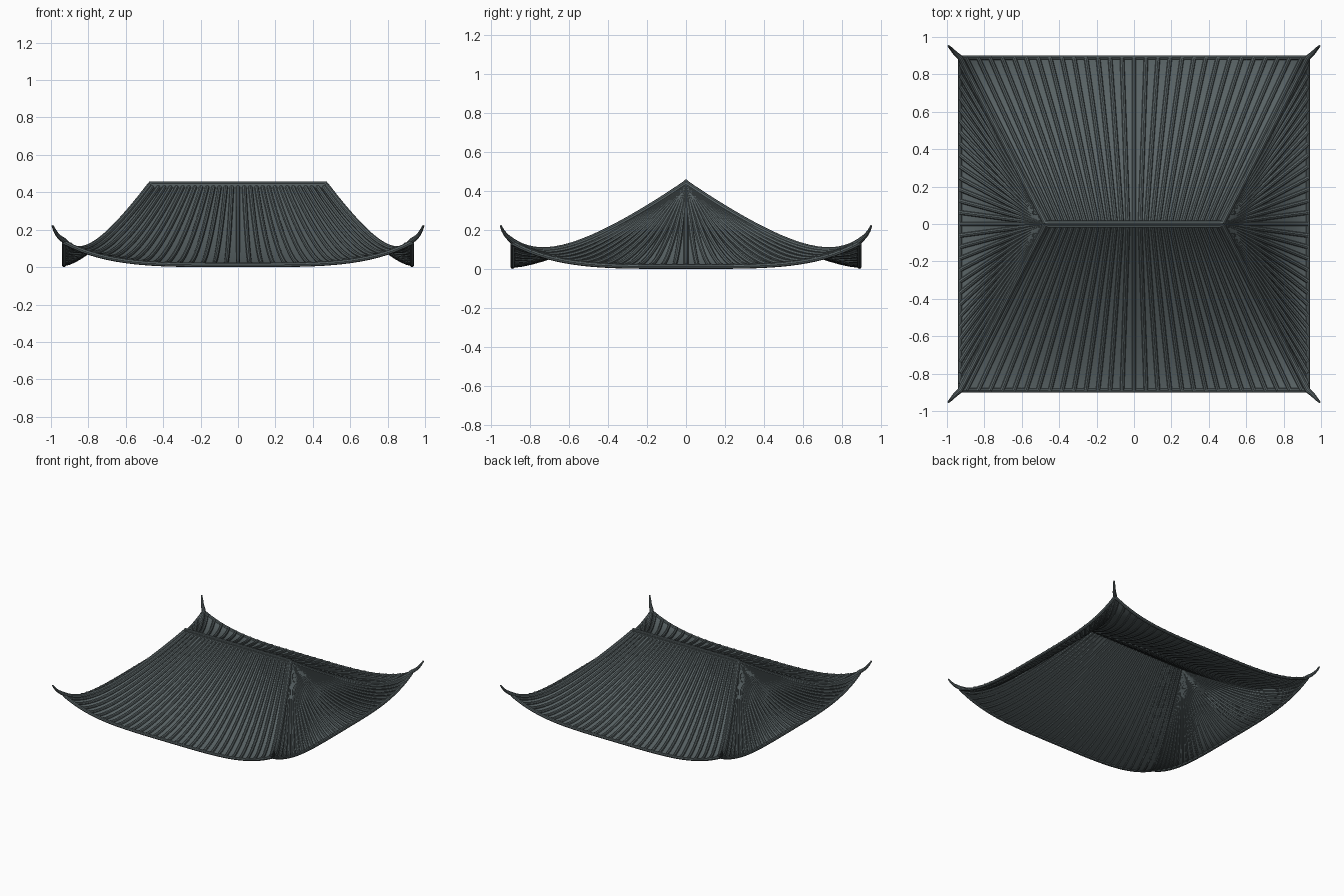
import bpy, bmesh
from mathutils import Vector

if "Cube" in bpy.data.objects:
    bpy.data.objects.remove(bpy.data.objects["Cube"])

RIDGE_X, EAVE_X, EAVE_Y = 0.47, 0.93, 0.89
EAVE_Z, RIDGE_Z = 0.012, 0.43

slate = bpy.data.materials.new("slate")
slate.diffuse_color = (0.1, 0.125, 0.13, 1)
slate.use_nodes = True
slate.node_tree.nodes["Principled BSDF"].inputs["Base Color"].default_value = slate.diffuse_color


def roof_point(side, s, t, lift=0.0):
    """s runs -1..1 along the eave, t runs 0 (ridge) to 1 (eave)."""
    z = EAVE_Z + (RIDGE_Z - EAVE_Z) * (1 - t) ** 1.45
    z += 0.12 * abs(s) ** 4 * t ** 5.5 + lift
    x = RIDGE_X + (EAVE_X - RIDGE_X) * t
    y = EAVE_Y * t
    if side == "front":
        return Vector((s * x, -y, z))
    if side == "back":
        return Vector((-s * x, y, z))
    if side == "right":
        return Vector((x, s * y, z))
    return Vector((-x, -s * y, z))


def finish(ob):
    bpy.ops.object.select_all(action='DESELECT')
    ob.select_set(True)
    bpy.context.view_layer.objects.active = ob
    if ob.type == 'CURVE':
        bpy.ops.object.convert(target='MESH')
        ob = bpy.context.object
    ob.data.materials.clear()
    ob.data.materials.append(slate)
    bpy.ops.object.shade_smooth_by_angle()
    return ob


def tubes(name, paths, radius, res=2, radii=None):
    cu = bpy.data.curves.new(name, 'CURVE')
    cu.dimensions = '3D'
    cu.bevel_depth = radius
    cu.bevel_resolution = res
    cu.use_fill_caps = True
    for path in paths:
        sp = cu.splines.new('POLY')
        sp.points.add(len(path) - 1)
        for i, p in enumerate(path):
            sp.points[i].co = (*p, 1)
            sp.points[i].radius = radii[i] if radii else 1
    ob = bpy.data.objects.new(name, cu)
    bpy.context.collection.objects.link(ob)
    return finish(ob)


def panel(side):
    ns, nt = 40, 24
    bm = bmesh.new()
    g = [[bm.verts.new(roof_point(side, 2 * i / ns - 1, j / nt))
          for i in range(ns + 1)] for j in range(nt + 1)]
    for j in range(nt):
        for i in range(ns):
            bm.faces.new((g[j][i], g[j + 1][i], g[j + 1][i + 1], g[j][i + 1]))
    bmesh.ops.remove_doubles(bm, verts=bm.verts, dist=1e-5)
    me = bpy.data.meshes.new(side + "_roof_panel")
    bm.to_mesh(me)
    bm.free()
    ob = bpy.data.objects.new(side + "_roof_panel", me)
    bpy.context.collection.objects.link(ob)
    finish(ob)


# Curved slopes with tile ribs and eave edges
for side in ("front", "back", "left", "right"):
    panel(side)
    n = 29
    ribs = [[roof_point(side, 2 * (i + 0.5) / n - 1, j / 18, 0.005) for j in range(19)]
            for i in range(n)]
    tubes(side + "_tile_ribs", ribs, 0.012)
    eave = [roof_point(side, i / 20 - 1, 1) for i in range(41)]
    tubes(side + "_eave_edge", [eave], 0.012)

# Hip ridges sweeping out into tapered upturned tips
hips = []
tip = [(0.951, 0.908, 0.157), (0.967, 0.925, 0.174),
       (0.98, 0.94, 0.196), (0.992, 0.952, 0.222)]
for sx in (-1, 1):
    for sy in (-1, 1):
        path = [roof_point("right", 1, j / 24, 0.01) for j in range(25)]
        path += [Vector(p) for p in tip]
        hips.append([(p.x * sx, p.y * sy, p.z) for p in path])
tubes("hip_ridges", hips, 0.015, 3, [1] * 25 + [0.85, 0.7, 0.55, 0.35])

# Top ridge: wide base course with a round cap
bpy.ops.mesh.primitive_cube_add(size=1, location=(0, 0, 0.434))
base = bpy.context.object
base.name = "ridge_base"
base.scale = (0.94, 0.036, 0.022)
finish(base)
tubes("ridge_cap", [[(-0.475, 0, 0.447), (0.475, 0, 0.447)]], 0.012, 3)
